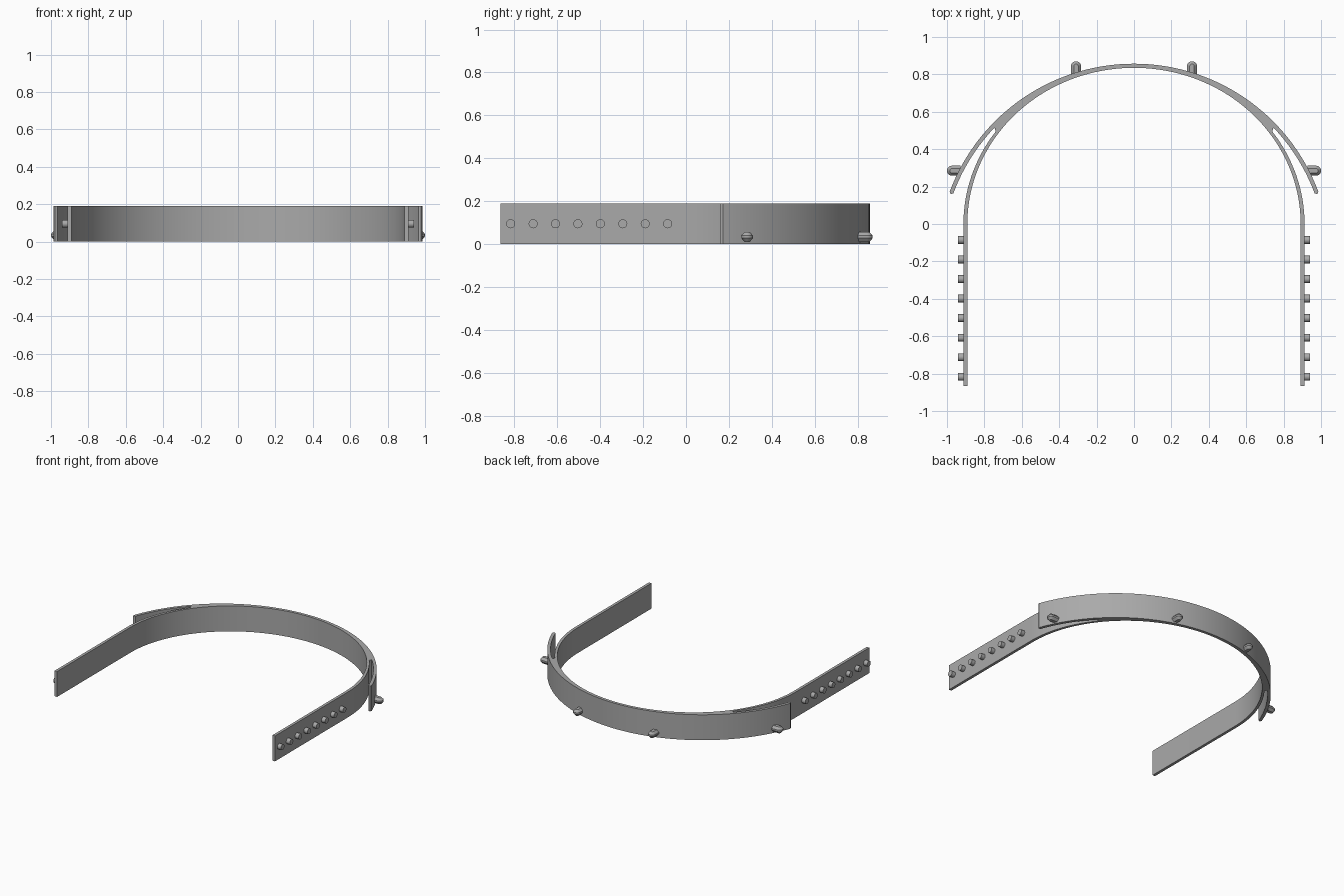
import bpy, bmesh, math
from math import sin, cos, pi

cube = bpy.data.objects.get("Cube")
if cube:
    bpy.data.objects.remove(cube)

grey = bpy.data.materials.new("plain grey")
grey.use_nodes = True
grey.diffuse_color = (0.4, 0.4, 0.4, 1)
grey.node_tree.nodes["Principled BSDF"].inputs["Base Color"].default_value = (0.4, 0.4, 0.4, 1)

HEIGHT = 0.19
ARM_END = -0.865
RADIUS, CENTRE_Y = 1.052, -0.195   # outer visor strip arc


def finish(name, bm, angle=30):
    bmesh.ops.recalc_face_normals(bm, faces=bm.faces)
    mesh = bpy.data.meshes.new(name)
    bm.to_mesh(mesh)
    bm.free()
    mesh.materials.append(grey)
    ob = bpy.data.objects.new(name, mesh)
    bpy.context.collection.objects.link(ob)
    bpy.ops.object.select_all(action='DESELECT')
    ob.select_set(True)
    bpy.context.view_layer.objects.active = ob
    bpy.ops.object.shade_smooth_by_angle(angle=math.radians(angle))
    return ob


def sweep(a, b, n):
    return [a + (b - a) * i / n for i in range(n + 1)]


def ellipse(rx, ry, a, b, n):
    return [(rx * cos(t), ry * sin(t)) for t in sweep(a, b, n)]


def arc(r, a, b, n):
    return [(r * cos(t), CENTRE_Y + r * sin(t)) for t in sweep(a, b, n)]


# Headband: forked outline, one half mirrored, then extruded upward
tip = math.asin((0.172 - CENTRE_Y) / RADIUS)
slit = math.asin((0.495 - CENTRE_Y) / 1.03)
outer = arc(RADIUS, pi / 2, tip, 36)
strip_end = arc(1.041, tip - 0.009, tip - 0.009, 1)[:1]
strip_inside = arc(1.03, tip, slit, 16)
slit_tip = [(0.745, 0.514)]
arm_outside = ellipse(0.912, 0.845, math.asin(0.495 / 0.845), 0, 16) + [(0.912, ARM_END)]
inside = [(0.891, ARM_END)] + ellipse(0.891, 0.835, 0, pi / 2, 40)
half = outer + strip_end + strip_inside + slit_tip + arm_outside + inside
outline = half + [(-x, y) for x, y in reversed(half[1:-1])]

# Split the outline at the middle so each half is a simple polygon
bm = bmesh.new()
for side in (1, -1):
    face = bm.faces.new([bm.verts.new((side * x, y, 0)) for x, y in half])
bmesh.ops.remove_doubles(bm, verts=bm.verts, dist=0.0001)
ext = bmesh.ops.extrude_face_region(bm, geom=bm.faces[:], use_keep_orig=True)
top = [g for g in ext["geom"] if isinstance(g, bmesh.types.BMVert)]
bmesh.ops.translate(bm, verts=top, vec=(0, 0, HEIGHT))
bmesh.ops.triangulate(bm, faces=[f for f in bm.faces if len(f.verts) > 4])
finish("headband", bm)


# Pegs along the outside of each arm
def peg(name, side, y):
    bm = bmesh.new()
    bmesh.ops.create_cone(bm, cap_ends=True, segments=16, radius1=0.021,
                          radius2=0.021, depth=0.04)
    for v in bm.verts:
        v.co = (side * (0.922 + v.co.z), y + v.co.x, 0.095 + v.co.y)
    finish(name, bm)


# Hook: rounded tab with chamfered top and bottom, pointing along angle
def hook(name, x, y, angle, length):
    bm = bmesh.new()
    rings = []
    for z, r in ((0.01, 0.012), (0.028, 0.027), (0.04, 0.027), (0.057, 0.012)):
        pts = [(-length, -r)] + [(r * cos(t), r * sin(t))
                                 for t in sweep(-pi / 2, pi / 2, 10)] + [(-length, r)]
        rings.append([bm.verts.new((x + u * cos(angle) - v * sin(angle),
                                    y + u * sin(angle) + v * cos(angle), z))
                      for u, v in pts])
    for low, high in zip(rings, rings[1:]):
        for i in range(len(low)):
            j = (i + 1) % len(low)
            bm.faces.new((low[i], low[j], high[j], high[i]))
    bm.faces.new(rings[0])
    bm.faces.new(rings[-1])
    finish(name, bm)


for side, label in ((1, "left"), (-1, "right")):
    for i in range(8):
        peg(f"{label}_peg_{i + 1}", side, -0.817 + i * 0.1045)
    hook(f"{label}_back_hook", side * 0.31, 0.843, pi / 2, 0.045)
    hook(f"{label}_side_hook", side * 0.973, 0.285, 0 if side > 0 else pi, 0.046)
